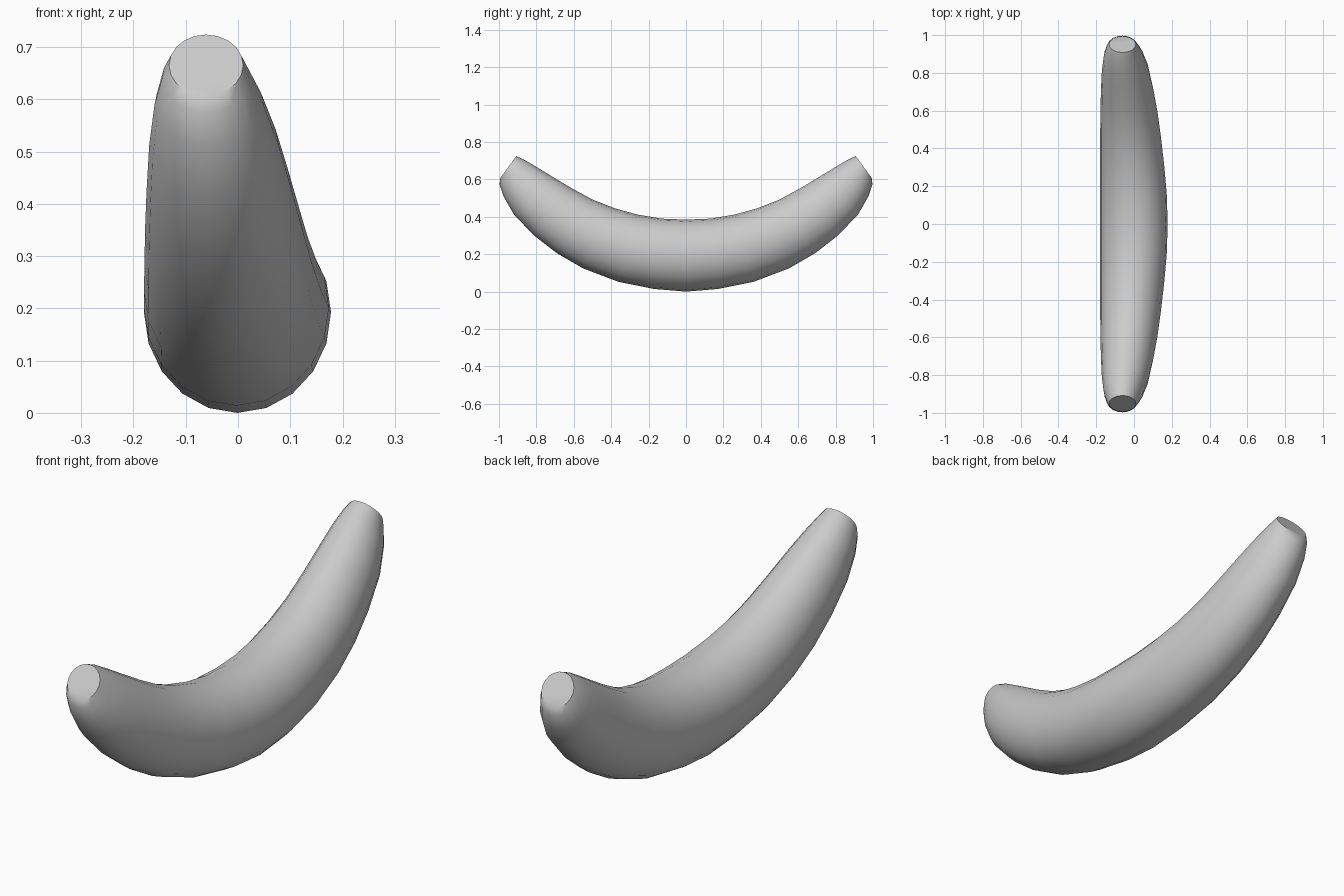
import bpy, bmesh, math

if "Cube" in bpy.data.objects:
    bpy.data.objects.remove(bpy.data.objects["Cube"])

# Half of the curved body, middle to tip:
# inner edge (y, z), outer edge (y, z), left x, right x
HALF = [
    (0.00, 0.385, 0.00, 0.000, -0.180, 0.178),
    (0.13, 0.390, 0.17, 0.014, -0.180, 0.174),
    (0.26, 0.412, 0.36, 0.052, -0.180, 0.160),
    (0.38, 0.445, 0.55, 0.124, -0.179, 0.142),
    (0.50, 0.492, 0.69, 0.205, -0.178, 0.124),
    (0.61, 0.552, 0.81, 0.298, -0.175, 0.103),
    (0.71, 0.612, 0.92, 0.412, -0.170, 0.078),
    (0.80, 0.667, 0.976, 0.510, -0.160, 0.049),
    (0.87, 0.708, 0.997, 0.575, -0.145, 0.022),
    (0.908, 0.724, 0.993, 0.607, -0.132, 0.010),
]
SIDES = 20

# Mirror the half along y to get the whole run of sections
sections = [(-a, b, -c, d, l, r) for a, b, c, d, l, r in HALF[:0:-1]] + HALF

bm = bmesh.new()
rings = []
for iy, iz, oy, oz, left, right in sections:
    ring = []
    for i in range(SIDES):
        a = 2 * math.pi * i / SIDES
        t = (1 + math.cos(a)) / 2
        x = (left + right) / 2 + math.sin(a) * (right - left) / 2
        ring.append(bm.verts.new((x, oy + (iy - oy) * t, oz + (iz - oz) * t)))
    rings.append(ring)

# Skin between sections and flat cut ends
for r0, r1 in zip(rings, rings[1:]):
    for i in range(SIDES):
        j = (i + 1) % SIDES
        bm.faces.new((r0[i], r0[j], r1[j], r1[i]))
bm.faces.new(rings[0])
bm.faces.new(rings[-1])
bmesh.ops.recalc_face_normals(bm, faces=bm.faces)

mesh = bpy.data.meshes.new("curved_body")
bm.to_mesh(mesh)
bm.free()
body = bpy.data.objects.new("curved_body", mesh)
bpy.context.collection.objects.link(body)

grey = bpy.data.materials.new("plain grey")
grey.diffuse_color = (0.6, 0.6, 0.6, 1)
grey.use_nodes = True
grey.node_tree.nodes["Principled BSDF"].inputs["Base Color"].default_value = grey.diffuse_color
mesh.materials.append(grey)

# Smooth skin, sharp rim around the cut ends
bpy.context.view_layer.objects.active = body
body.select_set(True)
bpy.ops.object.shade_smooth_by_angle(angle=math.radians(40))
